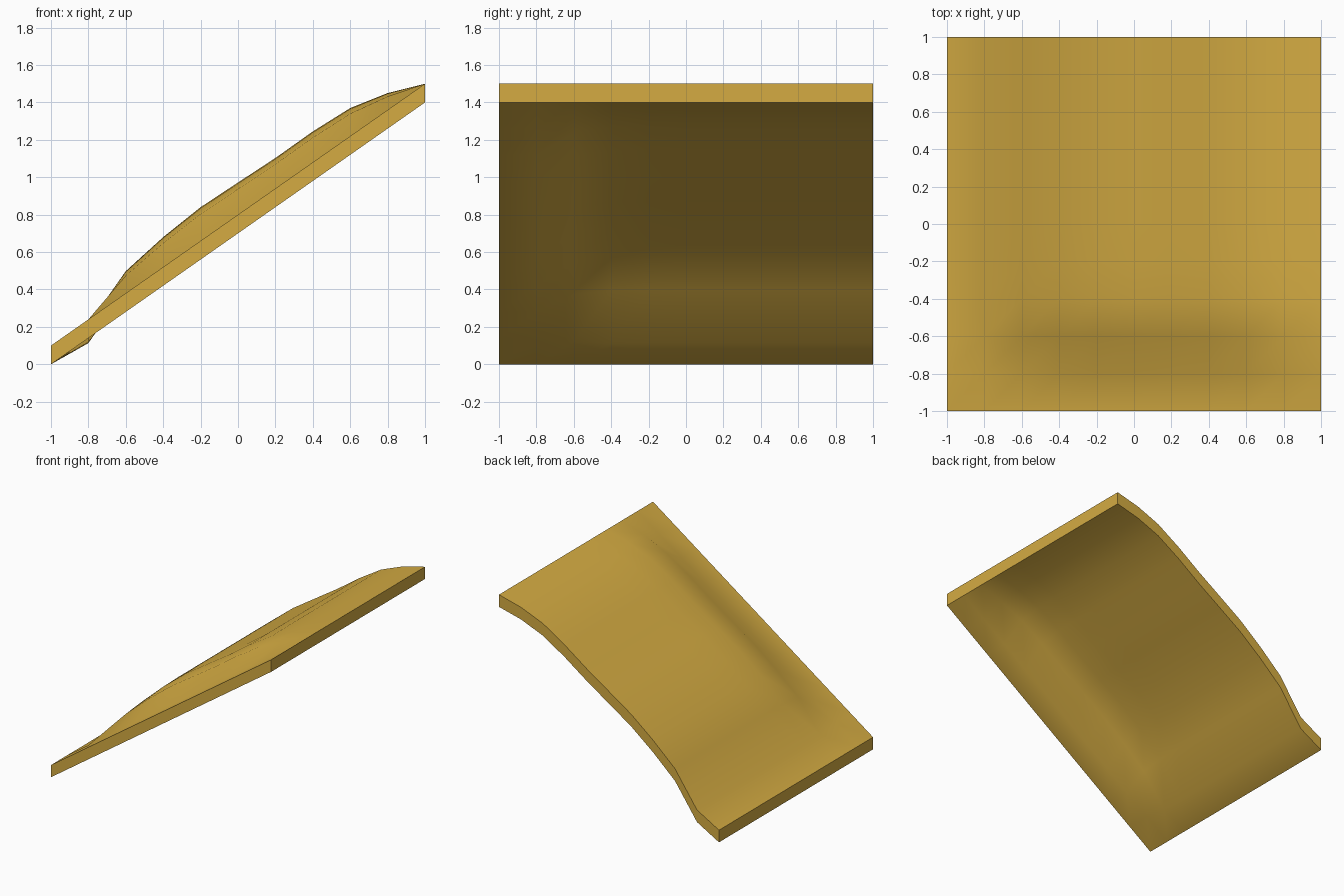
import bpy, bmesh, math

if "Cube" in bpy.data.objects:
    bpy.data.objects.remove(bpy.data.objects["Cube"])

# Bulge above the straight ramp, sampled every 0.2 along x
BULGE = [0, -0.027, 0.118, 0.16, 0.18, 0.172, 0.163, 0.165, 0.15, 0.09, 0]
# How much of the bulge each row along y receives (front lip stays flat)
FADE = [0, 0, 0.8, 0.97, 1, 1, 1, 1, 1, 1, 1]
THICK = 0.1

# Ramp sheet: 10 x 10 grid lifted to the sloping, bulged surface
bm = bmesh.new()
bmesh.ops.create_grid(bm, x_segments=10, y_segments=10, size=1)
for v in bm.verts:
    i, j = round((v.co.x + 1) * 5), round((v.co.y + 1) * 5)
    v.co.z = 0.7 * (v.co.x + 1) + BULGE[i] * FADE[j]

# Underside and rim: the sheet extruded straight up by its thickness
ext = bmesh.ops.extrude_face_region(bm, geom=bm.faces[:], use_keep_orig=True)
for g in ext["geom"]:
    if isinstance(g, bmesh.types.BMVert):
        g.co.z += THICK
bmesh.ops.recalc_face_normals(bm, faces=bm.faces[:])

mesh = bpy.data.meshes.new("curved_ramp")
bm.to_mesh(mesh)
bm.free()
ramp = bpy.data.objects.new("curved_ramp", mesh)
bpy.context.collection.objects.link(ramp)

# Golden yellow finish
mat = bpy.data.materials.new("golden_yellow")
mat.diffuse_color = (0.66, 0.41, 0.055, 1)
mat.use_nodes = True
mat.node_tree.nodes["Principled BSDF"].inputs["Base Color"].default_value = mat.diffuse_color
mesh.materials.append(mat)

# Smooth bulge with a crisp lip and rim
bpy.context.view_layer.objects.active = ramp
ramp.select_set(True)
bpy.ops.object.shade_smooth_by_angle(angle=math.radians(30))
